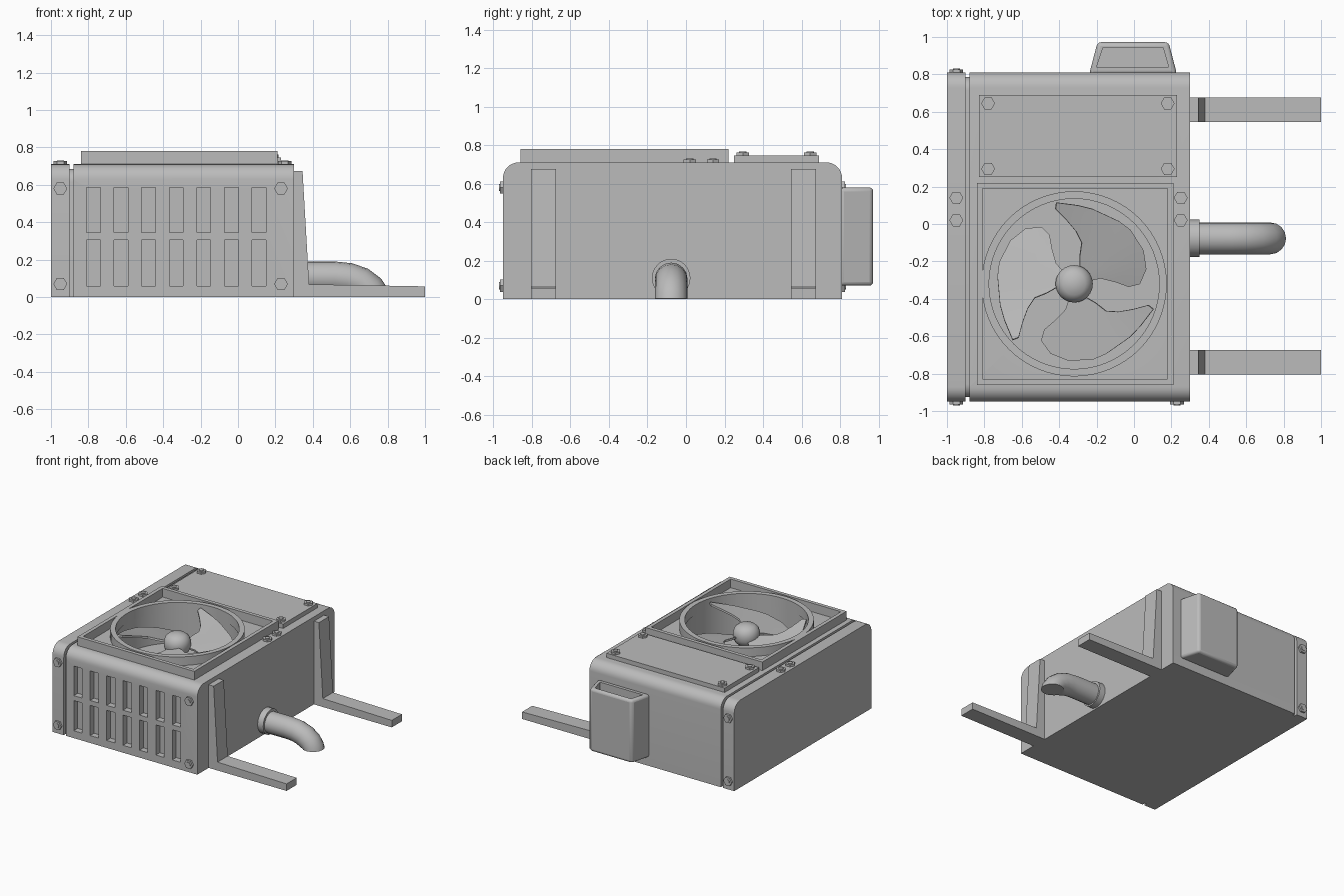
import bpy, bmesh, math
from mathutils import Vector, Matrix

if "Cube" in bpy.data.objects:
    bpy.data.objects.remove(bpy.data.objects["Cube"])

grey = bpy.data.materials.new("metal_grey")
grey.diffuse_color = (0.5, 0.5, 0.5, 1)
grey.use_nodes = True
grey.node_tree.nodes["Principled BSDF"].inputs["Base Color"].default_value = grey.diffuse_color


def finish(name, bm, angle=30):
    bmesh.ops.recalc_face_normals(bm, faces=bm.faces)
    me = bpy.data.meshes.new(name)
    bm.to_mesh(me)
    bm.free()
    me.materials.append(grey)
    ob = bpy.data.objects.new(name, me)
    bpy.context.collection.objects.link(ob)
    shade(ob, angle)
    return ob


def shade(ob, angle=30):
    bpy.ops.object.select_all(action='DESELECT')
    ob.select_set(True)
    bpy.context.view_layer.objects.active = ob
    bpy.ops.object.shade_smooth_by_angle(angle=math.radians(angle))


def place(axis, u, v, w):
    """Put profile point (u, v) at height w along the given axis."""
    return {'X': (w, u, v), 'Y': (u, w, v), 'Z': (u, v, w)}[axis]


def add_prism(bm, pts, lo, hi, axis):
    a = [bm.verts.new(place(axis, u, v, lo)) for u, v in pts]
    b = [bm.verts.new(place(axis, u, v, hi)) for u, v in pts]
    bm.faces.new(a)
    bm.faces.new(b[::-1])
    for i in range(len(a)):
        j = (i + 1) % len(a)
        bm.faces.new((a[i], b[i], b[j], a[j]))


def prism(name, pts, lo, hi, axis):
    bm = bmesh.new()
    add_prism(bm, pts, lo, hi, axis)
    return finish(name, bm)


def tube(name, outer, inner, lo, hi):
    bm = bmesh.new()
    loops = [[bm.verts.new((x, y, z)) for x, y in pts]
             for pts, z in ((outer, lo), (outer, hi), (inner, hi), (inner, lo))]
    for k in range(4):
        a, b = loops[k], loops[(k + 1) % 4]
        for i in range(len(a)):
            j = (i + 1) % len(a)
            bm.faces.new((a[i], a[j], b[j], b[i]))
    return finish(name, bm)


def rect(x0, x1, y0, y1):
    return [(x0, y0), (x1, y0), (x1, y1), (x0, y1)]


def circle(cx, cy, r, n):
    return [(cx + r * math.cos(2 * math.pi * i / n), cy + r * math.sin(2 * math.pi * i / n))
            for i in range(n)]


def rounded_top(y0, y1, top, r, n=8):
    pts = [(y0, 0), (y1, 0)]
    for cy, start in ((y1 - r, 0), (y0 + r, 90)):
        for i in range(n + 1):
            t = math.radians(start + 90 * i / n)
            pts.append((cy + r * math.cos(t), top - r + r * math.sin(t)))
    return pts


def apply_mod(ob, mod):
    bpy.context.view_layer.objects.active = ob
    bpy.ops.object.modifier_apply(modifier=mod.name)


def cut(ob, cutter):
    m = ob.modifiers.new("cut", 'BOOLEAN')
    m.operation = 'DIFFERENCE'
    m.solver = 'EXACT'
    m.object = cutter
    apply_mod(ob, m)
    bpy.data.objects.remove(cutter)
    shade(ob)


FX, FY = -0.32, -0.32   # fan centre

# housing: main body, recessed seam and end cap
body = prism("housing", rounded_top(-0.95, 0.81, 0.71, 0.08), -0.88, 0.30, 'X')
prism("housing_seam", rounded_top(-0.925, 0.785, 0.685, 0.07), -0.91, -0.87, 'X')
prism("end_cap", rounded_top(-0.95, 0.81, 0.71, 0.08), -1.0, -0.90, 'X')

# fan well and two rows of vent slots
bm = bmesh.new()
add_prism(bm, circle(FX, FY, 0.46, 64), 0.45, 0.9, 'Z')
for col in range(7):
    x = -0.773 + 0.1475 * col
    for z0, z1 in ((0.06, 0.305), (0.345, 0.585)):
        add_prism(bm, rect(x - 0.037, x + 0.037, z0, z1), -1.0, -0.90, 'Y')
cut(body, finish("cutter", bm))

# fan frame and shroud ring
tube("fan_frame", rect(-0.84, 0.21, -0.86, 0.22), rect(-0.81, 0.18, -0.83, 0.19), 0.70, 0.78)
tube("fan_ring", circle(FX, FY, 0.495, 64), circle(FX, FY, 0.455, 64), 0.70, 0.78)

# fan hub, a turned profile
bm = bmesh.new()
prof = [(0.0, 0.45), (0.06, 0.45), (0.06, 0.585), (0.085, 0.605), (0.1, 0.64), (0.1, 0.68),
        (0.088, 0.715), (0.06, 0.738), (0.0, 0.75)]
vs = [bm.verts.new((FX + r, FY, z)) for r, z in prof]
es = [bm.edges.new(p) for p in zip(vs, vs[1:])]
bmesh.ops.spin(bm, geom=vs + es, cent=(FX, FY, 0), axis=(0, 0, 1), angle=2 * math.pi, steps=24)
bmesh.ops.remove_doubles(bm, verts=bm.verts, dist=0.0005)
finish("fan_hub", bm, 50)

# three swept, pitched blades: pairs of leading and trailing edge points
edges = [((0.03, 0.05), (0.05, 0.01)), ((0.03, 0.15), (0.14, 0.03)), ((0.04, 0.22), (0.22, 0.01)),
         ((0.01, 0.28), (0.29, -0.015)), ((-0.04, 0.34), (0.35, 0.0)), ((-0.10, 0.40), (0.385, 0.08)),
         ((-0.095, 0.435), (0.37, 0.18)), ((0.02, 0.42), (0.30, 0.29)), ((0.10, 0.40), (0.24, 0.335))]
for k in range(3):
    bm = bmesh.new()
    rows = []
    for a, b in edges:
        row = []
        for i in range(7):
            p = Vector(a).lerp(Vector(b), i / 6)
            ang = math.degrees(math.atan2(p.y, p.x))
            z = 0.65 + 0.1 * (ang - 52) / 52 * p.length / 0.43
            row.append(bm.verts.new((p.x, p.y, z)))
        rows.append(row)
    for r, s in zip(rows, rows[1:]):
        for i in range(6):
            bm.faces.new((r[i], r[i + 1], s[i + 1], s[i]))
    bm.transform(Matrix.Translation((FX, FY, 0)) @ Matrix.Rotation(math.radians(120 * k), 4, 'Z'))
    blade = finish("fan_blade", bm)
    m = blade.modifiers.new("thickness", 'SOLIDIFY')
    m.thickness, m.offset = 0.015, 0
    apply_mod(blade, m)
    shade(blade)

# access plate on top
prism("access_plate", rect(-0.83, 0.23, 0.25, 0.69), 0.70, 0.745, 'Z')


# hex bolts with round studs
def bolt(u, v, base, axis, sign=1):
    bm = bmesh.new()
    for pts, h in ((circle(u, v, 0.037, 6), 0.016), (circle(u, v, 0.019, 12), 0.021)):
        lo, hi = sorted((base - sign * 0.01, base + sign * h))
        add_prism(bm, pts, lo, hi, axis)
    finish("bolt", bm)


for x in (-0.78, 0.18):
    for y in (0.295, 0.645):
        bolt(x, y, 0.745, 'Z')
for x in (-0.95, 0.25):
    for y in (0.02, 0.14):
        bolt(x, y, 0.71, 'Z')
for z in (0.07, 0.58):
    bolt(-0.95, z, -0.95, 'Y', -1)
    bolt(0.23, z, -0.95, 'Y', -1)
    bolt(-0.95, z, 0.81, 'Y')

# L-shaped mounting brackets
for y in (-0.805, 0.545):
    prism("bracket", [(0.29, 0), (1.0, 0), (1.0, 0.057), (0.38, 0.068), (0.345, 0.675), (0.29, 0.675)],
          y, y + 0.13, 'Y')

# outlet flange and bent pipe
prism("pipe_flange", circle(-0.077, 0.11, 0.1, 24), 0.29, 0.35, 'X')
bm = bmesh.new()
path = [(0.30, 0.105, 0), (0.52, 0.105, 0), (0.59, 0.098, 14), (0.65, 0.079, 32),
        (0.695, 0.05, 55), (0.72, 0.02, 75), (0.728, 0.004, 90)]
rings = []
for x, z, deg in path:
    t = math.radians(deg)
    rings.append([bm.verts.new((x + v * math.sin(t), -0.077 + u, z + v * math.cos(t)))
                  for u, v in circle(0, 0, 0.085, 16)])
for a, b in zip(rings, rings[1:]):
    for i in range(16):
        j = (i + 1) % 16
        bm.faces.new((a[i], a[j], b[j], b[i]))
bm.faces.new(rings[0])
bm.faces.new(rings[-1])
for v in bm.verts:
    v.co.z = max(v.co.z, 0.004)
finish("outlet_pipe", bm, 40)

# tapered rear box with an open pocket on top
box = prism("rear_box", [(-0.24, 0.80), (0.23, 0.80), (0.185, 0.972), (-0.195, 0.972)], 0.07, 0.58, 'Z')
m = box.modifiers.new("round", 'BEVEL')
m.width, m.segments = 0.02, 3
apply_mod(box, m)
cut(box, prism("cutter", [(-0.20, 0.84), (0.185, 0.84), (0.155, 0.945), (-0.165, 0.945)], 0.48, 0.7, 'Z'))
